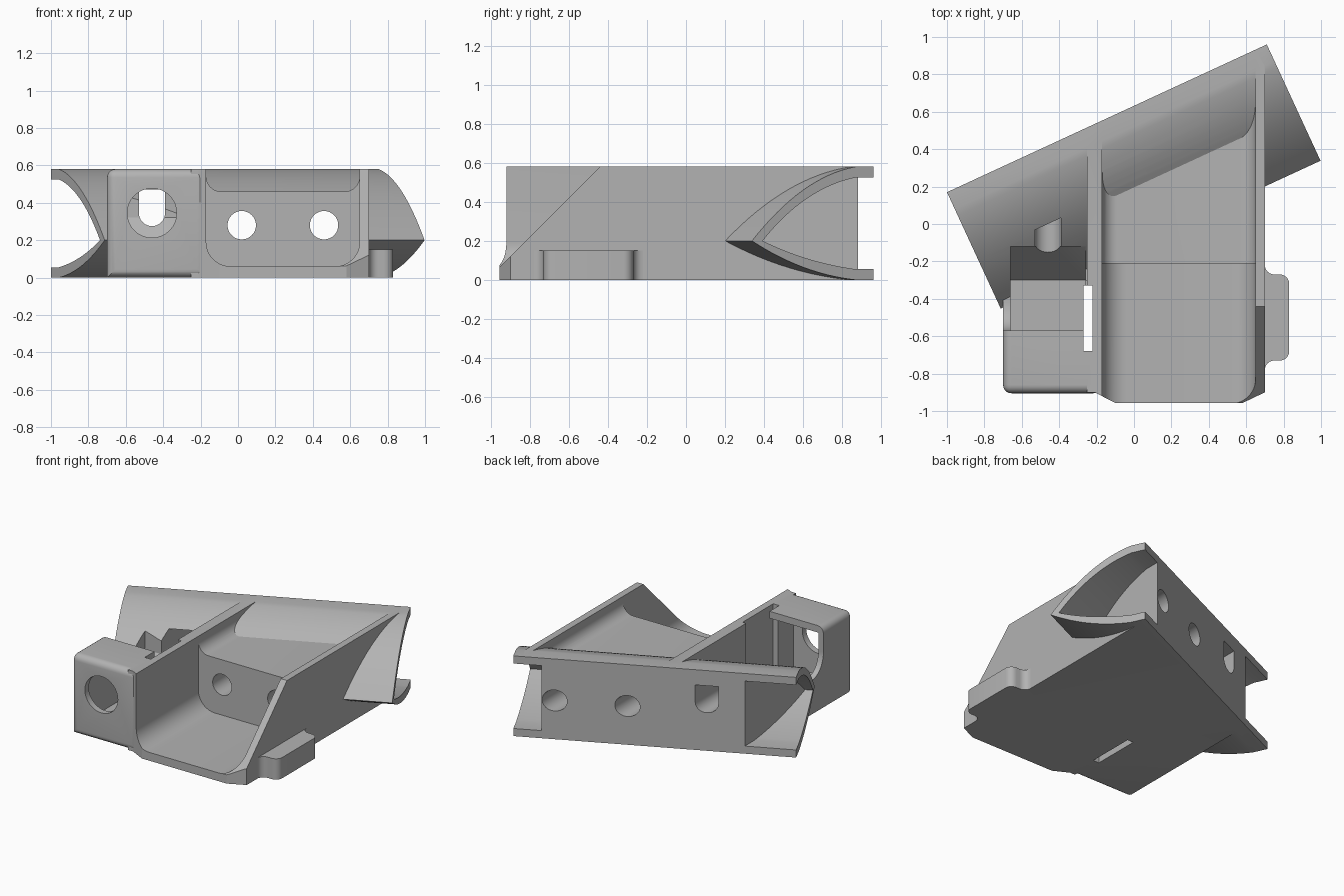
import bpy, bmesh, math
from mathutils import Vector

old = bpy.data.objects.get("Cube")
if old:
    bpy.data.objects.remove(old)

grey = bpy.data.materials.new("plain grey")
grey.use_nodes = True
grey.diffuse_color = (0.45, 0.45, 0.45, 1)
grey.node_tree.nodes["Principled BSDF"].inputs["Base Color"].default_value = (0.45, 0.45, 0.45, 1)

TOP = 0.58
ORIGIN, CORNER = Vector((-1, 0.17)), Vector((0.71, 0.96))
LENGTH = (CORNER - ORIGIN).length
U = (CORNER - ORIGIN).normalized()
V = Vector((U.y, -U.x))          # from the slanted back towards the front


def back(x, extra=0.06):
    return ORIGIN.y + (x - ORIGIN.x) * U.y / U.x + extra


def loft(name, profile, start, end):
    """Solid between two mappings of one profile."""
    bm = bmesh.new()
    a = [bm.verts.new(start(p, q)) for p, q in profile]
    b = [bm.verts.new(end(p, q)) for p, q in profile]
    bm.faces.new(a)
    bm.faces.new(b[::-1])
    n = len(a)
    for i in range(n):
        bm.faces.new((a[i], b[i], b[(i + 1) % n], a[(i + 1) % n]))
    bmesh.ops.recalc_face_normals(bm, faces=bm.faces)
    mesh = bpy.data.meshes.new(name)
    bm.to_mesh(mesh)
    bm.free()
    ob = bpy.data.objects.new(name, mesh)
    mesh.materials.append(grey)
    bpy.context.collection.objects.link(ob)
    return ob


def along_x(name, profile, a, b):
    return loft(name, profile, lambda y, z: (a, y, z), lambda y, z: (b, y, z))


def along_y(name, profile, a, b):
    return loft(name, profile, lambda x, z: (x, a, z), lambda x, z: (x, b, z))


def along_z(name, profile, a, b):
    return loft(name, profile, lambda x, y: (x, y, a), lambda x, y: (x, y, b))


def slanted(u, v, z):
    p = ORIGIN + U * u + V * v
    return (p.x, p.y, z)


def arc(cx, cz, r, a, b, n=12):
    return [(cx + r * math.cos(math.radians(a + (b - a) * i / n)),
             cz + r * math.sin(math.radians(a + (b - a) * i / n))) for i in range(n + 1)]


def curve(p, c, q, n=16):
    p, c, q = Vector(p), Vector(c), Vector(q)
    return [tuple(p * (1 - t) ** 2 + c * 2 * t * (1 - t) + q * t * t)
            for t in [i / n for i in range(n + 1)]]


def combine(target, tool, op="DIFFERENCE"):
    mod = target.modifiers.new("combine", "BOOLEAN")
    mod.operation, mod.solver, mod.object = op, "EXACT", tool
    bpy.context.view_layer.objects.active = target
    bpy.ops.object.modifier_apply(modifier=mod.name)
    bpy.data.objects.remove(tool)


def trough(left, right, floor, r):
    """Open-topped section with rounded lower corners."""
    return ([(left, 1)] + arc(left + r, floor + r, r, 180, 270)
            + arc(right - r, floor + r, r, 270, 360) + [(right, 1)])


# Main tray with its two side walls and rear block
bracket = along_z("bracket_body", [(-0.25, -0.9), (-0.21, -0.9), (-0.1, -0.957), (0.58, -0.957),
                  (0.70, -0.9), (0.70, back(0.70)), (-0.25, back(-0.25))], 0, TOP)
combine(bracket, along_y("tray_cut", trough(-0.17, 0.65, 0.06, 0.13), -1.2, -0.21))
combine(bracket, along_y("shelf_cut", trough(-0.17, 0.65, 0.46, 0.08), -0.4, 1.5))
combine(bracket, along_x("wall_slope", [(-1.02, 0), (-0.42, 0.6), (-0.42, 0.8), (-1.02, 0.8)], 0.3, 0.9))

# Rounded housing at the front corner
housing = along_z("housing", [(-0.70, -0.905), (-0.172, -0.905), (-0.172, -0.3), (-0.70, -0.3)], 0, TOP)
bm = bmesh.new()
bm.from_mesh(housing.data)
front_edges = [e for e in bm.edges if min(v.co.y for v in e.verts) < -0.8
               and not (all(v.co.z < 0.01 for v in e.verts) and e.calc_length() > 0.55)]
bmesh.ops.bevel(bm, geom=front_edges, offset=0.045, segments=5, profile=0.5, affect="EDGES")
bm.to_mesh(housing.data)
bm.free()
combine(housing, along_x("housing_step", [(-0.57, 0.8), (-0.57, 0.4)]
        + curve((-0.57, 0.38), (-0.55, 0.25), (-0.42, 0.24)) + [(0, 0.24), (0, 0.8)], -0.9, -0.25))
combine(bracket, housing, "UNION")

# Base under the left rear
combine(bracket, along_z("left_base", [(-0.70, -0.32), (-0.2, -0.32), (-0.2, back(-0.2)),
        (-0.70, back(-0.70))], 0, 0.2), "UNION")

# Pointed rear section running along the slanted back
outer = ([(-0.05, TOP)] + curve((0.1, TOP), (0.4, 0.53), (0.685, 0.2))
         + curve((0.685, 0.2), (0.4, 0.03), (0.1, 0))[1:] + [(-0.05, 0)])
combine(bracket, loft("rear_section", outer, lambda v, z: slanted(0, v, z),
        lambda v, z: slanted(LENGTH, v, z)), "UNION")

# Hollow wing ends
inner = ([(-0.15, 0.525)] + curve((0.1, 0.525), (0.39, 0.47), (0.625, 0.2))
         + curve((0.625, 0.2), (0.38, 0.09), (0.1, 0.055))[1:] + [(-0.15, 0.055)])
for end, floor_x in ((-0.1, -0.69), (LENGTH + 0.1, 0.54)):
    def to_floor(v, z, x=floor_x):
        return slanted((x - ORIGIN.x - V.x * v) / U.x, v, z)
    combine(bracket, loft("wing_hollow", inner, lambda v, z: slanted(end, v, z), to_floor))

# Flat slanted back
combine(bracket, along_z("back_trim", [tuple(ORIGIN + U * u + V * v) for u, v in
        ((-0.5, 0), (2.5, 0), (2.5, -0.4), (-0.5, -0.4))], -0.2, 0.8))

# Housing interior, bore, guide slot and floor slit
combine(bracket, along_x("housing_hollow", [(-0.86, 0.06), (-0.3, 0.06), (-0.12, 0.32),
        (-0.12, 0.53), (-0.86, 0.53)], -0.66, -0.26))
combine(bracket, along_y("housing_bore", arc(-0.46, 0.345, 0.132, 0, 348.75, 31), -1.1, -0.8))
combine(bracket, along_y("guide_slot", arc(-0.46, 0.345, 0.07, 180, 360) + [(-0.39, 0.47), (-0.53, 0.47)],
        -0.35, 1.2))
combine(bracket, along_z("floor_slit", [(-0.27, -0.68), (-0.222, -0.68), (-0.222, -0.33),
        (-0.27, -0.33)], -0.2, 0.8))

# Through holes in the rear block
for x in (0.02, 0.46):
    combine(bracket, along_y("bolt_hole", arc(x, 0.28, 0.076, 0, 348.75, 31), -0.4, 1.4))

# Rounded side lug
half = arc(0.75, -0.78, 0.05, 180, 90, 6) + arc(0.78, -0.68, 0.05, 270, 360, 6)
lug = along_z("side_lug", [(0.69, -0.78)] + half + [(x, -1.0 - y) for x, y in reversed(half)]
              + [(0.69, -0.22)], 0, 0.15)

for ob in (bracket, lug):
    bpy.ops.object.select_all(action="DESELECT")
    ob.select_set(True)
    bpy.context.view_layer.objects.active = ob
    bpy.ops.object.shade_smooth_by_angle(angle=math.radians(25))
